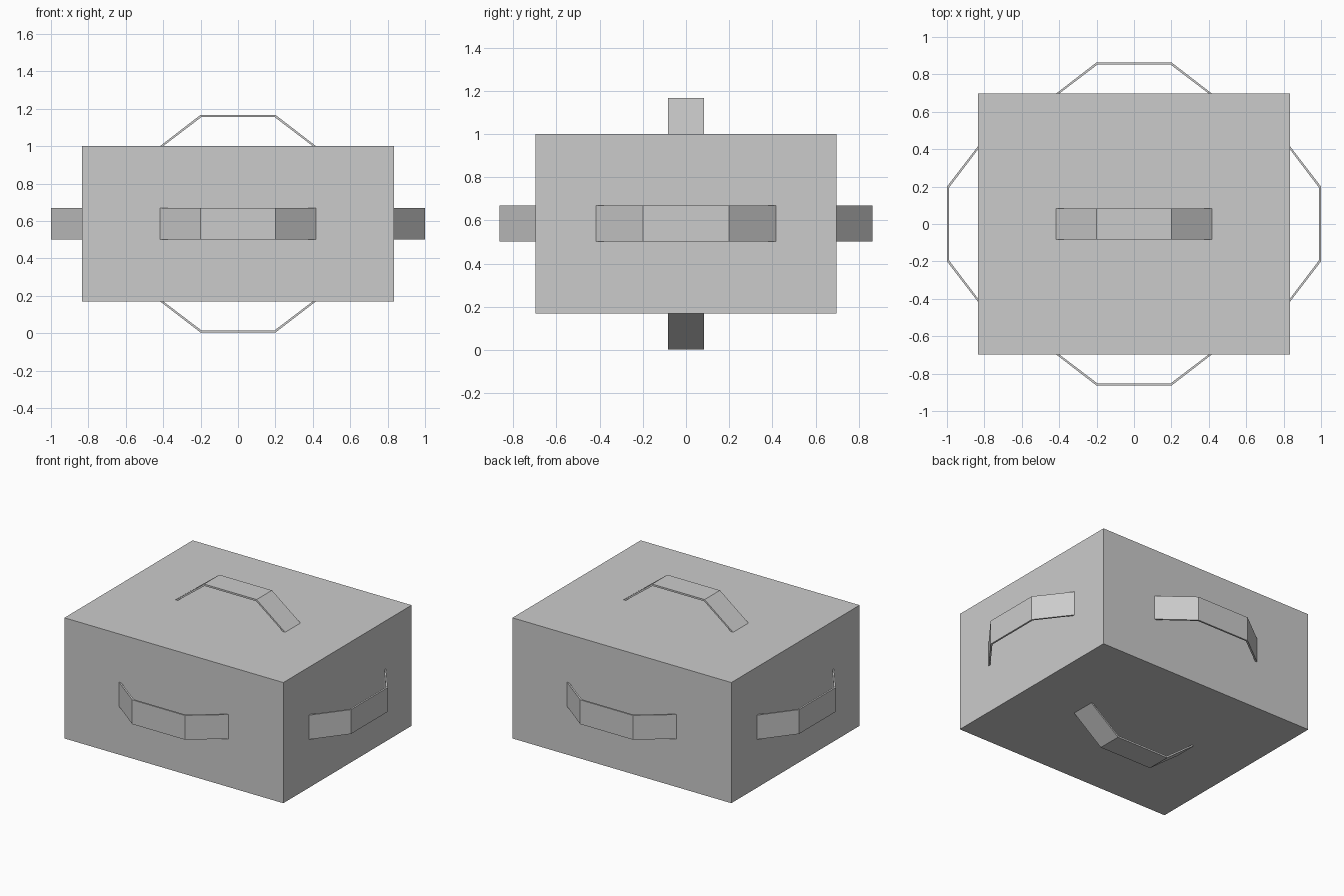
import bpy
import bmesh
from math import radians
from mathutils import Matrix, Vector

default = bpy.data.objects.get("Cube")
if default:
    bpy.data.objects.remove(default, do_unlink=True)

# Single plain grey
GREY = (0.6, 0.6, 0.6, 1.0)
grey = bpy.data.materials.new("plain grey")
grey.use_nodes = True
grey.diffuse_color = GREY
grey.node_tree.nodes["Principled BSDF"].inputs["Base Color"].default_value = GREY

HALF = Vector((0.833, 0.697, 0.415))   # half size of the box
CENTRE = Vector((0, 0, 0.585))
WIDTH = 0.167                          # handle strap width


def add_object(name, bm):
    bmesh.ops.recalc_face_normals(bm, faces=bm.faces)
    mesh = bpy.data.meshes.new(name)
    bm.to_mesh(mesh)
    bm.free()
    mesh.materials.append(grey)
    obj = bpy.data.objects.new(name, mesh)
    bpy.context.collection.objects.link(obj)
    return obj


def add_handle(name, distance, turn, tilt):
    """Bent strap: outline drawn along x, rising in z, extruded across y."""
    outer = [(-0.417, 0), (-0.2, 0.167), (0.2, 0.167), (0.417, 0)]
    inner = [(0.4, 0), (0.196, 0.155), (-0.196, 0.155), (-0.4, 0)]
    bm = bmesh.new()
    outline = [bm.verts.new((x, -WIDTH / 2, z)) for x, z in outer + inner]
    strap = bm.faces.new(outline)
    side = bmesh.ops.extrude_face_region(bm, geom=[strap])["geom"]
    moved = [v for v in side if isinstance(v, bmesh.types.BMVert)]
    bmesh.ops.translate(bm, verts=moved, vec=(0, WIDTH, 0))
    obj = add_object(name, bm)
    spin = Matrix.Rotation(radians(turn), 4, "Z") @ Matrix.Rotation(radians(tilt), 4, "X")
    obj.matrix_world = Matrix.Translation(CENTRE) @ spin @ Matrix.Translation((0, 0, distance))


# Box body
bm = bmesh.new()
bmesh.ops.create_cube(bm, size=2)
bmesh.ops.scale(bm, verts=bm.verts, vec=HALF)
add_object("box_body", bm).location = CENTRE

# One handle on each face
add_handle("top_handle", HALF.z, 0, 0)
add_handle("bottom_handle", HALF.z, 0, 180)
add_handle("front_handle", HALF.y, 0, 90)
add_handle("back_handle", HALF.y, 0, -90)
add_handle("left_handle", HALF.x, 90, 90)
add_handle("right_handle", HALF.x, -90, 90)
